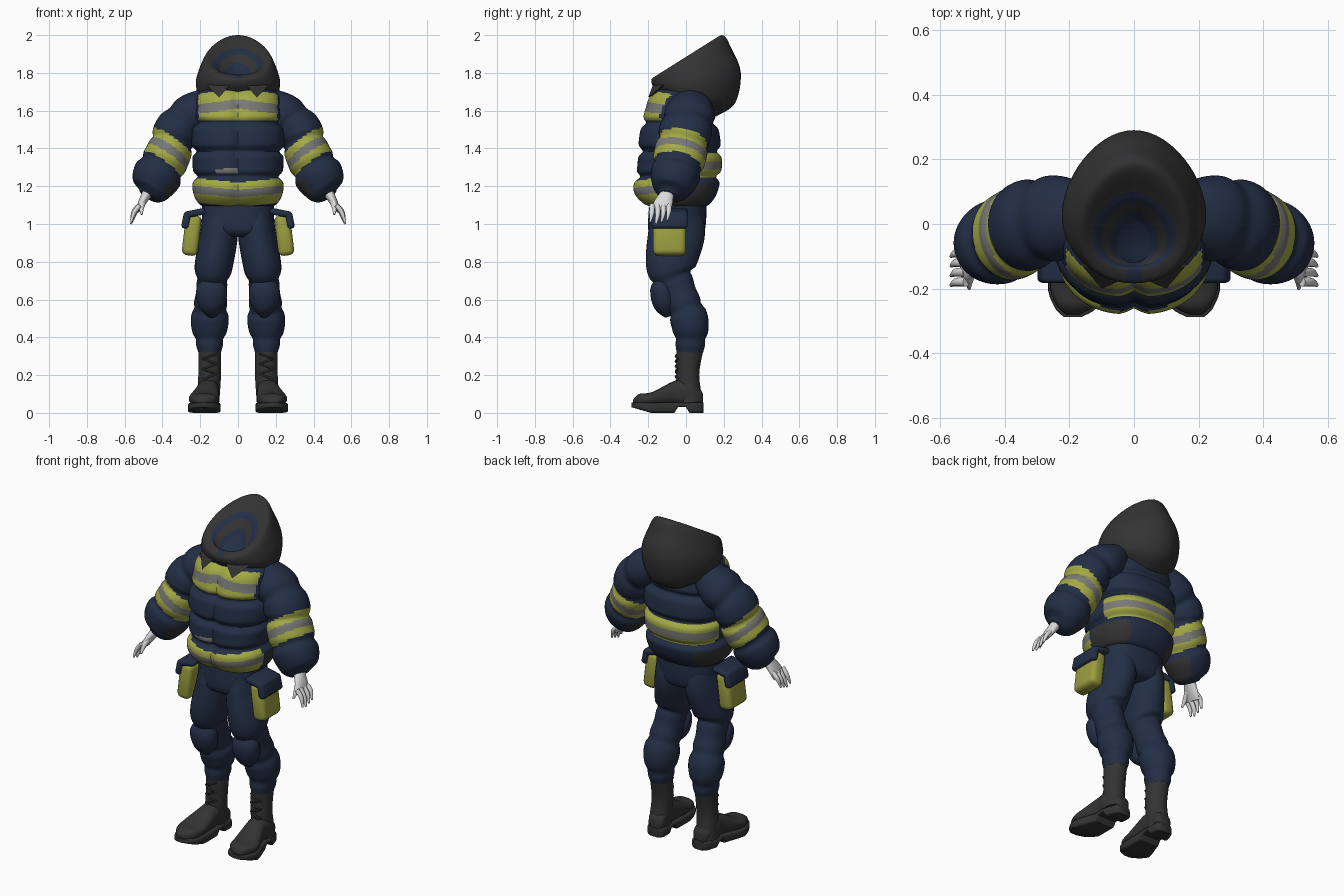
import bpy, bmesh, math
from mathutils import Vector, Matrix

cube = bpy.data.objects.get("Cube")
if cube:
    bpy.data.objects.remove(cube, do_unlink=True)


def material(name, red, green, blue):
    mat = bpy.data.materials.new(name)
    mat.use_nodes = True
    mat.diffuse_color = (red, green, blue, 1)
    bsdf = mat.node_tree.nodes["Principled BSDF"]
    bsdf.inputs["Base Color"].default_value = (red, green, blue, 1)
    bsdf.inputs["Roughness"].default_value = .8
    return mat


NAVY, YELLOW, GREY, DARK, WHITE, OLIVE = range(6)
PALETTE = [material("navy cloth", .017, .028, .06),
           material("yellow reflective", .37, .4, .06),
           material("grey reflective", .19, .19, .18),
           material("dark grey", .033, .033, .033),
           material("white glove", .7, .7, .7),
           material("olive yellow pocket", .33, .34, .05)]


def finish(name, bm, rule, angle=50):
    """Turn a bmesh into an object; rule is a colour or a function of (face number, centre, normal)."""
    bmesh.ops.recalc_face_normals(bm, faces=bm.faces)
    bm.faces.index_update()
    for face in bm.faces:
        face.smooth = True
        if callable(rule):
            face.material_index = rule(face.index, face.calc_center_median(), face.normal)
        else:
            face.material_index = rule
    mesh = bpy.data.meshes.new(name)
    bm.to_mesh(mesh)
    bm.free()
    for mat in PALETTE:
        mesh.materials.append(mat)
    mesh.set_sharp_from_angle(angle=math.radians(angle))
    bpy.context.collection.objects.link(bpy.data.objects.new(name, mesh))


def spline(keys, sub=4):
    """Smooth interpolation through rows of values."""
    rows = []
    last = len(keys) - 1
    for i in range(last):
        before, start, end, after = (keys[min(max(i + k, 0), last)] for k in (-1, 0, 1, 2))
        for step in range(sub):
            t = step / sub
            rows.append([q + t * (r - p) / 2 + t * t * (p - 2.5 * q + 2 * r - w / 2)
                         + t ** 3 * (1.5 * (q - r) + (w - p) / 2)
                         for p, q, r, w in zip(before, start, end, after)])
    return rows + [list(keys[last])]


def ring(centre, u, v, n=32, power=2):
    points = []
    for k in range(n):
        co, si = math.cos(math.tau * k / n), math.sin(math.tau * k / n)
        points.append(centre + u * math.copysign(abs(co) ** (2 / power), co)
                      + v * math.copysign(abs(si) ** (2 / power), si))
    return points


def loft(name, rings, rule):
    bm = bmesh.new()
    rows = [[bm.verts.new(point) for point in r] for r in rings]
    n = len(rows[0])
    for lower, upper in zip(rows, rows[1:]):
        for k in range(n):
            bm.faces.new((lower[k], lower[(k + 1) % n], upper[(k + 1) % n], upper[k]))
    bm.faces.new(rows[0])
    bm.faces.new(rows[-1])
    finish(name, bm, rule)


def crease(z, heights):
    """Shrink factor that pinches quilted cloth at the given heights."""
    return 1 - .11 * sum(math.exp(-((z - height) / .02) ** 2) for height in heights)


def limb(name, keys, rule, s=1, n=32, sub=4, creases=()):
    """Tube along a path of (x, y, z, radius across, radius in depth), mirrored by s."""
    rows = spline(keys, sub)
    path = [Vector((s * row[0], row[1], row[2])) for row in rows]
    rings = []
    for i, (point, row) in enumerate(zip(path, rows)):
        along = (path[min(i + 1, len(path) - 1)] - path[max(i - 1, 0)]).normalized()
        across = along.cross(Vector((0, 1, 0))).normalized()
        pinch = crease(point.z, creases)
        rings.append(ring(point, across * row[3] * pinch, across.cross(along) * row[4] * pinch, n))
    loft(name, rings, rule)


def trunk(keys, sub, n, creases=()):
    """Upright rings from rows of (height, front depth, back depth, half width)."""
    rings = []
    for z, front, back, width in spline(keys, sub):
        pinch = crease(z, creases)
        rings.append(ring(Vector((0, (front + back) / 2, z)), Vector((width * pinch, 0, 0)),
                          Vector((0, (back - front) / 2 * pinch, 0)), n, 2.4))
    return rings


def slab(name, rows, s, power):
    """Closed shape along y from rows of (y, x, half width, bottom, top)."""
    loft(name, [ring(Vector((s * x, y, (low + high) / 2)), Vector((width, 0, 0)),
                     Vector((0, 0, (high - low) / 2)), 28, power)
                for y, x, width, low, high in rows], DARK)


def box(name, centre, size, rule, tilt, bevel):
    bm = bmesh.new()
    bmesh.ops.create_cube(bm, size=1)
    bmesh.ops.scale(bm, vec=size, verts=bm.verts)
    bmesh.ops.bevel(bm, geom=bm.edges[:], offset=bevel, segments=3, profile=.5, affect='EDGES')
    bmesh.ops.transform(bm, matrix=Matrix.Translation(centre) @ Matrix.Rotation(tilt, 4, 'Y'), verts=bm.verts)
    finish(name, bm, rule)


# Quilted jacket body with reflective bands and a front cleft
def jacket_colour(index, centre, normal):
    x, y, z = abs(centre.x), centre.y, centre.z
    chest = z + .12 * x
    hem = z + .1 * max(0, .2 - x)
    if y < -.08 and x < .21 and z > 1.55 and chest < 1.715:
        return GREY if 1.61 < chest < 1.66 else YELLOW
    if y < -.1 and 1.11 < hem < 1.24:
        return GREY if 1.16 < hem < 1.2 else YELLOW
    if y > .02 and 1.25 < z < 1.375:
        return GREY if 1.29 < z < 1.335 else YELLOW
    if y < 0 and -.12 < centre.x < 0 and 1.265 < z < 1.3 + centre.x * .1:
        return GREY
    if x > .13 and -.08 < y < .14 and z < 1.21:
        return DARK
    return NAVY


JACKET = [(1.09, -.17, .09, .17), (1.11, -.23, .13, .21), (1.18, -.28, .17, .24), (1.31, -.26, .19, .24),
          (1.46, -.25, .18, .25), (1.6, -.22, .15, .23), (1.69, -.18, .14, .21), (1.76, -.06, .06, .1)]
rings = trunk(JACKET, 20, 96, (1.25, 1.385, 1.535))
for point in (p for r in rings for p in r if p.y < 0):
    point.y += .02 * math.exp(-(point.x / .025) ** 2)
loft("jacket_body", rings, jacket_colour)

# Trousers seat
loft("trouser_seat", trunk([(.93, -.15, .05, .09), (.97, -.2, .1, .18), (1.13, -.19, .11, .19)], 6, 40), NAVY)

# Hood: front y, front z, back y, back z, half width, from the deep lining to the outside
HOOD = [(-.12, 1.74, .01, 1.81, .05), (-.13, 1.77, .07, 1.9, .1), (-.14, 1.79, .1, 1.93, .13),
        (-.18, 1.77, .19, 2, .17), (-.18, 1.74, .24, 1.93, .2), (-.16, 1.71, .29, 1.8, .22),
        (-.13, 1.69, .26, 1.64, .2), (-.06, 1.68, .16, 1.57, .14)]
SIDES, STEPS = 48, 6
rings = []
for front_y, front_z, back_y, back_z, width in spline(HOOD, STEPS):
    front, back = Vector((0, front_y, front_z)), Vector((0, back_y, back_z))
    points = ring((front + back) / 2, (back - front) / 2, Vector((width, 0, 0)), SIDES)
    for k, point in enumerate(points):
        point.x *= 1 - .18 * math.cos(math.tau * k / SIDES)
    rings.append(points)


def hood_colour(index, centre, normal):
    row = index // SIDES
    floor = index == SIDES * (len(rings) - 1)
    lining = row < STEPS / 2 or STEPS <= row < 2 * STEPS
    slit = row < 3 * STEPS and abs(centre.x) < .02 and centre.y < 0
    return NAVY if floor or lining or slit else DARK


loft("hood", rings, hood_colour)

SLEEVE = [(.13, .02, 1.66, .07, .09), (.23, .02, 1.59, .11, .13), (.32, 0, 1.5, .12, .14),
          (.37, -.03, 1.37, .12, .14), (.43, -.06, 1.25, .13, .13), (.46, -.08, 1.18, .1, .1),
          (.48, -.09, 1.15, .05, .05)]
LEG = [(.1, -.05, 1.06, .09, .13), (.1, -.05, .95, .1, .15), (.13, -.08, .77, .1, .13),
       (.14, -.04, .65, .08, .09), (.15, .02, .48, .1, .1), (.15, .02, .32, .06, .07)]
KNEE = [(.14, -.13, .72, .03, .02), (.14, -.13, .66, .08, .06), (.14, -.11, .57, .07, .06), (.14, -.09, .51, .02, .02)]
SHAFT = [(.15, .02, .33, .06, .07), (.15, .01, .2, .06, .06), (.16, .02, .05, .06, .07)]
FOOT = [(.09, .15, .03, .04, .1), (.07, .15, .05, .04, .13), (0, .16, .06, .04, .17), (-.06, .16, .06, .04, .17),
        (-.18, .18, .08, .04, .11), (-.25, .18, .06, .04, .1), (-.28, .19, .02, .05, .07)]

for s, side in ((1, "left_"), (-1, "right_")):
    # Sleeve with a tilted striped band and a dark inner forearm patch
    def sleeve_colour(index, centre, normal):
        along = (centre - Vector((s * .37, -.03, 1.37))).dot(Vector((s * .57, -.2, -.8)))
        if abs(along) < .066:
            return GREY if abs(along) < .022 else YELLOW
        inner = normal.dot(Vector((-s * .86, 0, -.5))) > .6
        return DARK if along > .1 and inner else NAVY

    limb(side + "sleeve", SLEEVE, sleeve_colour, s, 48, 16, (1.54, 1.43, 1.3))

    # Gloved hand
    limb(side + "palm", [(.47, -.09, 1.18, .03, .03), (.51, -.12, 1.11, .02, .05), (.53, -.13, 1.07, .01, .05)],
         WHITE, s, 20)
    for k in range(4):
        y, lift = -.09 - .03 * k, .01 * abs(k - 2)
        limb(side + "finger_%d" % (k + 1),
             [(.52, y, 1.1, .013, .014), (.55, y, 1.05 + lift, .012, .013), (.566, y - .01, 1 + lift, .005, .005)],
             WHITE, s, 12)
    limb(side + "thumb", [(.5, -.13, 1.13, .02, .02), (.51, -.17, 1.09, .014, .015), (.51, -.2, 1.05, .005, .005)],
         WHITE, s, 12)

    # Trouser leg and knee pad
    limb(side + "trouser_leg", LEG, NAVY, s, sub=12, creases=(.71, .55, .39))
    limb(side + "knee_pad", KNEE, NAVY, s)

    # Hip pocket with a folded flap
    box(side + "pocket", (s * .245, -.087, .94), (.085, .175, .215), OLIVE, -s * .12, .028)
    box(side + "flap_top", (s * .228, -.087, 1.058), (.115, .19, .035), NAVY, s * .2, .015)
    box(side + "flap_front", (s * .274, -.087, 1.02), (.04, .19, .09), NAVY, -s * .2, .016)

    # Laced boot with a heel and a curled-up toe
    limb(side + "boot_shaft", SHAFT, DARK, s)
    foot = spline(FOOT)
    slab(side + "boot_foot", foot, s, 2.5)
    slab(side + "boot_sole", [(y * 1.03, x, width + .006, .03 if -.06 < y < .01 else .3 * max(0, -y - .18), .055)
                              for y, x, width, low, high in foot], s, 6)
    for k in range(6):
        z, reach = .3 - .027 * k, .035 * (-1) ** k
        limb(side + "boot_lace_%d" % (k + 1),
             [(.15 + reach * step, -.055 + .012 * abs(step), z - .013 * step, .005, .005) for step in (-1, 0, 1)],
             DARK, s, 8)

    # Small pointed collar tab under the hood
    bm = bmesh.new()
    corners = ((.03, -.17, 1.75), (.16, -.13, 1.73), (.1, -.2, 1.67))
    front = bm.faces.new([bm.verts.new((s * x, y, z)) for x, y, z in corners])
    back = bmesh.ops.extrude_face_region(bm, geom=[front])["geom"]
    bmesh.ops.translate(bm, vec=(0, .025, .01), verts=[g for g in back if isinstance(g, bmesh.types.BMVert)])
    finish(side + "collar_tab", bm, DARK, 30)
